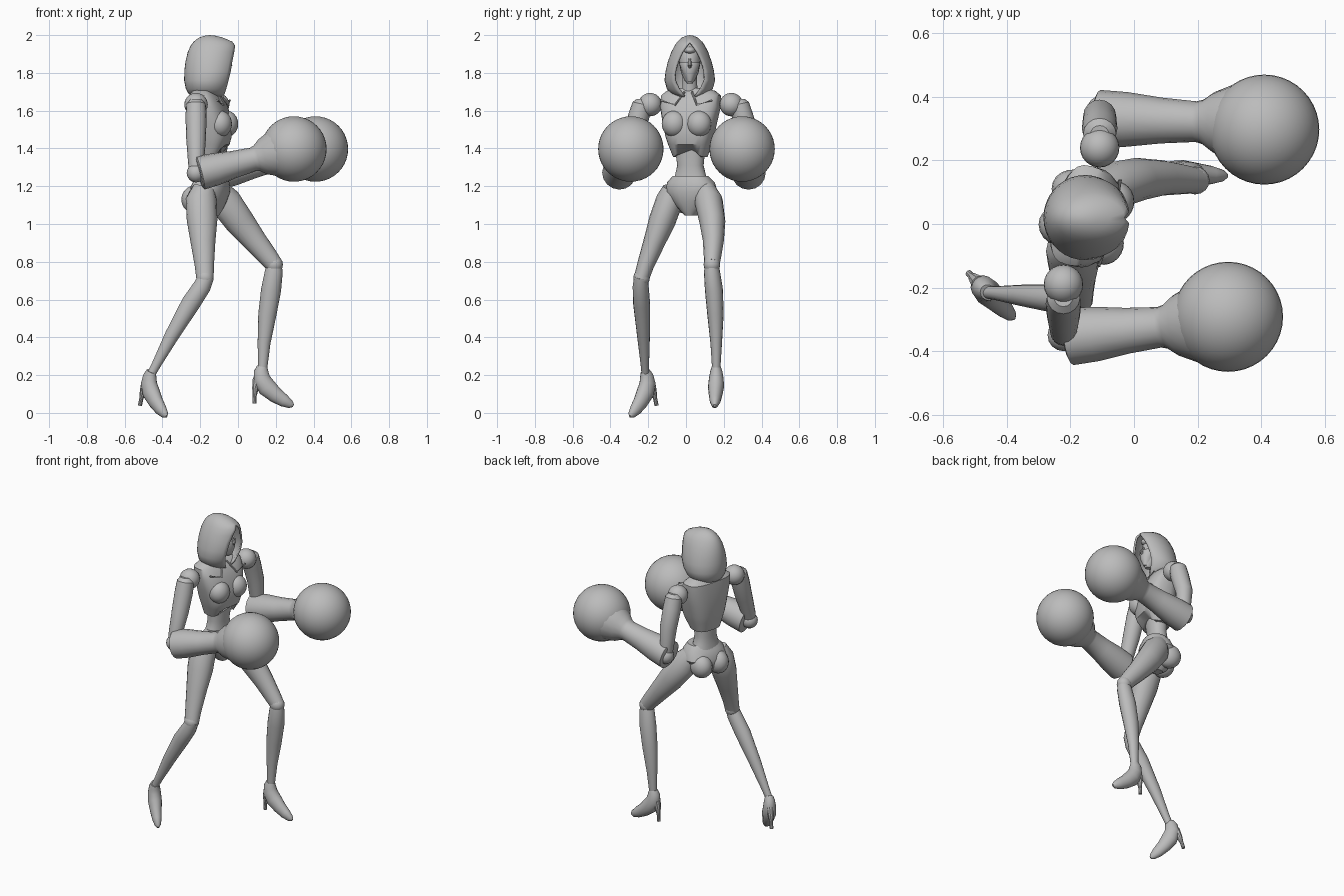
import bpy, bmesh, math
from mathutils import Vector, Matrix

cube = bpy.data.objects.get("Cube")
if cube:
    bpy.data.objects.remove(cube, do_unlink=True)

GREY = (0.5, 0.5, 0.5, 1)
grey = bpy.data.materials.new("plain grey")
grey.use_nodes = True
grey.diffuse_color = GREY
grey.node_tree.nodes["Principled BSDF"].inputs["Base Color"].default_value = GREY


def finish(name, bm, matrix=Matrix(), angle=35):
    bmesh.ops.remove_doubles(bm, verts=bm.verts, dist=0.0005)
    bmesh.ops.recalc_face_normals(bm, faces=bm.faces)
    bm.transform(matrix)
    mesh = bpy.data.meshes.new(name)
    bm.to_mesh(mesh)
    bm.free()
    mesh.materials.append(grey)
    ob = bpy.data.objects.new(name, mesh)
    bpy.context.collection.objects.link(ob)
    bpy.ops.object.select_all(action='DESELECT')
    ob.select_set(True)
    bpy.context.view_layer.objects.active = ob
    bpy.ops.object.shade_smooth_by_angle(angle=math.radians(angle))
    return ob


def skin(rings, closed=True, caps=True):
    """Bridge successive rings of points with quads."""
    bm = bmesh.new()
    rows = [[bm.verts.new(p) for p in ring] for ring in rings]
    n = len(rows[0])
    for a, b in zip(rows, rows[1:]):
        for i in range(n if closed else n - 1):
            j = (i + 1) % n
            bm.faces.new((a[i], a[j], b[j], b[i]))
    if caps:
        bm.faces.new(rows[0])
        bm.faces.new(rows[-1])
    return bm


def tube(name, path, matrix=Matrix(), sides=16, side_scale=1.0):
    """Round limb through (x, y, z, radius) stations."""
    pts = [Vector(p[:3]) for p in path]
    rings = []
    for i, p in enumerate(path):
        d = (pts[min(i + 1, len(pts) - 1)] - pts[max(i - 1, 0)]).normalized()
        u = Vector((0, 1, 0))
        u = (u - d * u.dot(d)).normalized()
        v = d.cross(u)
        rings.append([pts[i] + p[3] * (side_scale * math.cos(t) * u + math.sin(t) * v)
                      for t in (2 * math.pi * k / sides for k in range(sides))])
    return finish(name, skin(rings), matrix)


def loft(name, rows, matrix, power=0.8, arch=0.0, sides=28):
    """Body section through (z, back, front, half width) rows; arch lifts the front hem."""
    rings = []
    for i, (z, b, f, w) in enumerate(rows):
        ring = []
        for k in range(sides):
            t = 2 * math.pi * k / sides
            c, s = math.cos(t), math.sin(t)
            lift = arch * max(0, c) ** 8 if i == 0 else 0
            ring.append(((b + f) / 2 + (f - b) / 2 * math.copysign(abs(c) ** power, c),
                         w * math.copysign(abs(s) ** power, s), z + lift))
        rings.append(ring)
    return finish(name, skin(rings), matrix)


def ball(name, centre, radii, matrix=Matrix(), segs=32):
    bm = bmesh.new()
    bmesh.ops.create_uvsphere(bm, u_segments=segs, v_segments=segs // 2, radius=1)
    m = matrix @ Matrix.Translation(centre) @ Matrix.Diagonal((*radii, 1))
    return finish(name, bm, m, 60)


def place(x, y, z, yaw, pitch=0):
    return (Matrix.Translation((x, y, z)) @ Matrix.Rotation(math.radians(yaw), 4, 'Z')
            @ Matrix.Rotation(math.radians(pitch), 4, 'Y'))


# Torso, turned a little to its right
chest = place(-0.165, 0.025, 0, -14)
loft("chest", [(1.355, -.06, .075, .09), (1.42, -.075, .115, .112), (1.46, -.082, .125, .125),
               (1.54, -.087, .125, .143), (1.62, -.087, .1, .16), (1.68, -.082, .07, .16),
               (1.705, -.06, .045, .13), (1.72, -.045, .03, .06)], chest, 0.7, 0.05)
loft("waist", [(1.22, -.06, .065, .1), (1.26, -.052, .062, .082), (1.31, -.048, .06, .07),
               (1.38, -.05, .07, .078), (1.44, -.05, .07, .08)], chest, 0.9)
for side, s in (("right", -1), ("left", 1)):
    ball(side + "_bust", (.09, s * .068, 1.53), (.062, .066, .07), chest, 24)
    tube(side + "_collar_seam", [(.055, s * .02, 1.7, .006), (.105, s * .06, 1.63, .006),
                                 (.09, s * .14, 1.655, .006)], chest, 8)

# Pelvis with rounded seat
pelvis = place(-0.14, 0.025, 0, -20)
loft("pelvis", [(1.045, -.05, .04, .03), (1.07, -.08, .055, .055), (1.12, -.11, .075, .105),
                (1.17, -.115, .088, .14), (1.22, -.09, .085, .128), (1.255, -.065, .07, .095)],
     pelvis, 0.85)
for side, s in (("right", -1), ("left", 1)):
    ball(side + "_buttock", (-.07, s * .06, 1.13), (.075, .065, .075), pelvis, 20)

# Neck, head and face mask
tube("neck", [(-.17, .02, 1.66, .055), (-.16, .02, 1.71, .04), (-.14, .02, 1.82, .038)])
head = place(-0.13, 0.02, 0, 0)
loft("head", [(1.745, .02, .055, .014), (1.765, -.01, .066, .03), (1.8, -.06, .072, .046),
              (1.85, -.085, .074, .056), (1.9, -.085, .068, .057), (1.94, -.06, .045, .04),
              (1.955, -.02, .015, .012)], head, 1.0, sides=20)
loft("face_mask", [(1.755, .03, .07, .014), (1.8, .0, .084, .038), (1.845, -.02, .086, .055),
                   (1.855, -.02, .082, .055)], head, 1.0, sides=20)
ball("brow", (.045, 0, 1.92), (.04, .032, .02), head, 16)
tube("nose", [(.07, 0, 1.875, .006), (.09, 0, 1.84, .011), (.075, 0, 1.825, .008)], head, 8)

# Hood: horizontal arcs wrapped round the back, open toward the face
hood_rows = [(1.672, -.235, -.08, .06, .03), (1.69, -.262, -.07, .095, .045),
             (1.715, -.276, -.062, .122, .062), (1.76, -.285, -.05, .134, .082),
             (1.81, -.284, -.038, .128, .08), (1.86, -.278, -.03, .116, .066),
             (1.91, -.266, -.02, .098, .042), (1.945, -.25, -.015, .08, .018),
             (1.965, -.235, -.03, .066, 0), (1.985, -.21, -.075, .045, 0),
             (1.996, -.18, -.115, .022, 0), (2.0, -.15, -.15, 0, 0)]
arcs = []
for z, back, front, w, gap in hood_rows:
    ratio = gap / w if w else 0
    reach = math.sqrt(1 - ratio * ratio)
    rx = (front - back) / (1 + reach)
    end = math.pi - math.asin(ratio)
    arcs.append([(back + rx - rx * math.cos(a), .02 + w * math.sin(a), z)
                 for a in (end * (k / 14 - 1) for k in range(29))])
hood = finish("hood", skin(arcs, False, False), angle=50)
shell = hood.modifiers.new("thickness", 'SOLIDIFY')
shell.thickness = 0.012
shell.offset = -1

# Arms: shoulder ball, upper arm, forearm, cuff and round glove
arms = {"right": (-1, (-.222, -.19), (-.222, -.35), (-.205, -.355), (.08, -.325), (.296, -.292)),
        "left": (1, (-.108, .24), (-.1, .355), (-.115, .332), (.195, .322), (.41, .297))}
for side, (s, sh, el, back, wrist, glove) in arms.items():
    ball(side + "_shoulder", (*sh, 1.632), (.062,) * 3, segs=24)
    tube(side + "_upper_arm", [(sh[0], sh[1] + s * .04, 1.66, .03),
                               (sh[0], sh[1] + s * .042, 1.635, .052),
                               (sh[0], sh[1] + s * .06, 1.57, .056),
                               (sh[0], sh[1] + s * .1, 1.45, .052),
                               (el[0], el[1] - s * .01, 1.32, .042), (*el, 1.27, .036)])
    ball(side + "_elbow", (*el, 1.27), (.05,) * 3, segs=16)
    a, b = Vector((*back, 1.268)), Vector((*wrist, 1.342))
    stations = ((0, .078), (.02, .09), (.3, .086), (.65, .072), (1, .064),
                (1.07, .07), (1.18, .095), (1.4, .125))
    tube(side + "_forearm", [(*a.lerp(b, t), r) for t, r in stations])
    ball(side + "_glove", (*glove, 1.397), (.173,) * 3, segs=40)

# Legs: the left steps forward, the right trails behind
legs = {"right": ([(-.18, -.07, 1.19, .06), (-.195, -.085, 1.13, .082), (-.19, -.125, 1.02, .081),
                   (-.185, -.17, .9, .065), (-.178, -.215, .78, .051), (-.175, -.235, .715, .046)],
                  [(-.165, -.238, .725, .04), (-.19, -.24, .67, .047), (-.25, -.235, .58, .05),
                   (-.35, -.225, .41, .038), (-.43, -.218, .26, .025), (-.462, -.215, .2, .022)],
                  place(-.46, -.215, .215, -45, 13)),
        "left": ([(-.115, .1, 1.19, .06), (-.07, .12, 1.12, .085), (.01, .14, 1.01, .078),
                  (.09, .145, .91, .063), (.16, .14, .825, .052), (.192, .137, .785, .046)],
                 [(.195, .136, .8, .035), (.19, .137, .75, .047), (.175, .148, .65, .053),
                  (.155, .156, .52, .048), (.138, .16, .37, .034), (.13, .16, .23, .024)],
                 place(.128, .16, .24, -3, 0))}
for side, (thigh, shin, foot) in legs.items():
    tube(side + "_thigh", thigh, side_scale=0.88)
    tube(side + "_shin", shin, side_scale=0.9)
    ball(side + "_knee", Vector(thigh[-1][:3]), (.046, .044, .046), segs=16)
    tube(side + "_shoe", [(0, 0, .005, .028), (-.005, 0, -.02, .038), (-.003, 0, -.06, .046),
                          (.025, 0, -.105, .05), (.07, 0, -.145, .042), (.115, 0, -.175, .034),
                          (.15, 0, -.195, .022), (.165, 0, -.202, .008)], foot, side_scale=0.85)
    tube(side + "_heel", [(-.025, 0, -.06, .026), (-.036, 0, -.11, .018),
                          (-.04, 0, -.15, .011), (-.042, 0, -.19, .011)], foot, 10)
